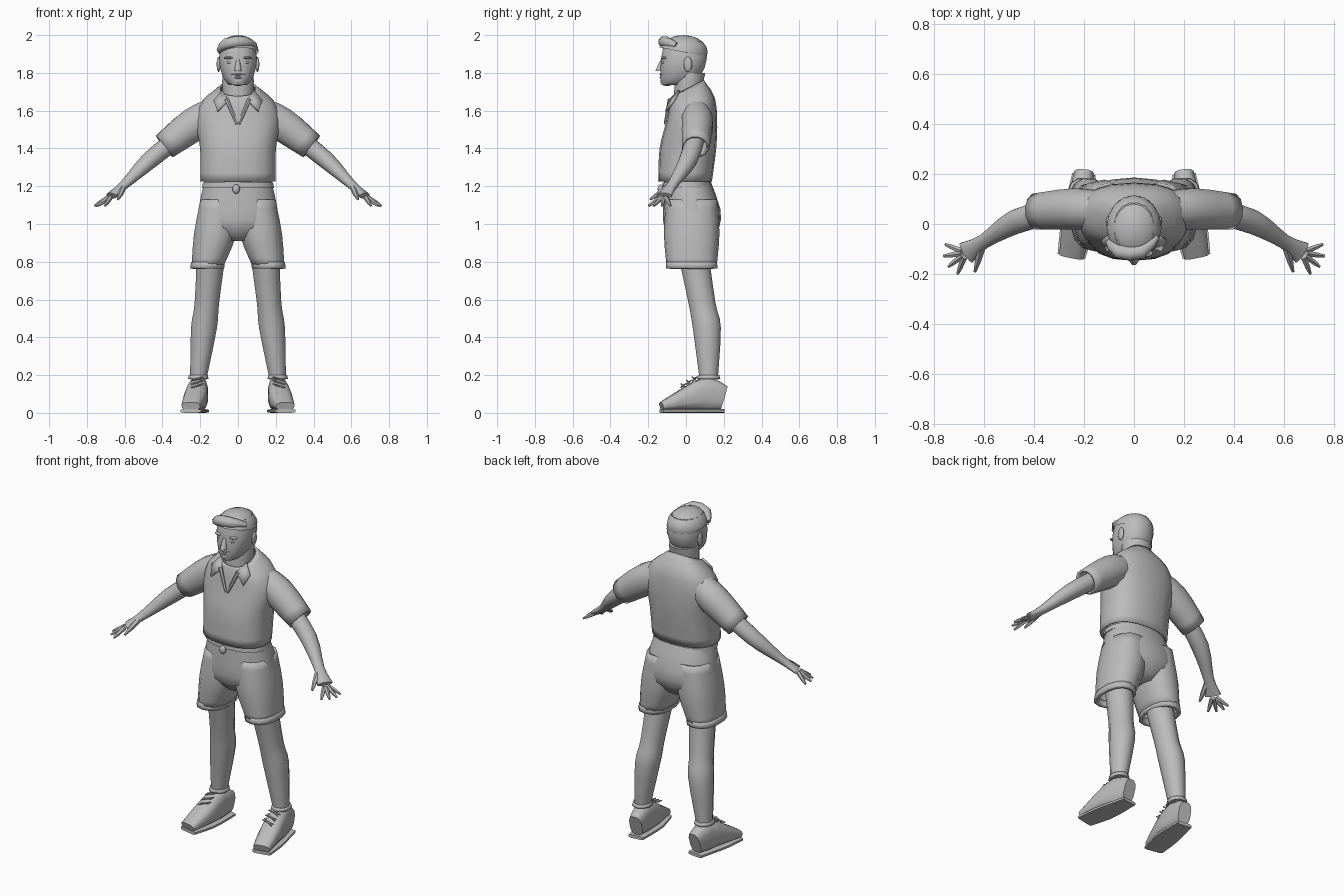
import bpy, bmesh, math
from mathutils import Vector

cube = bpy.data.objects.get("Cube")
if cube:
    bpy.data.objects.remove(cube, do_unlink=True)

grey = bpy.data.materials.new("plain grey")
grey.use_nodes = True
grey.diffuse_color = (0.5, 0.5, 0.5, 1)
grey.node_tree.nodes["Principled BSDF"].inputs["Base Color"].default_value = grey.diffuse_color


def finish(name, bm, side=1, thickness=0):
    """Turn a bmesh into a smooth-shaded object, mirrored across x when side is negative."""
    for vert in bm.verts:
        vert.co.x *= side
    bmesh.ops.recalc_face_normals(bm, faces=bm.faces)
    mesh = bpy.data.meshes.new(name)
    bm.to_mesh(mesh)
    bm.free()
    mesh.materials.append(grey)
    obj = bpy.data.objects.new(name, mesh)
    bpy.context.collection.objects.link(obj)
    bpy.ops.object.select_all(action='DESELECT')
    obj.select_set(True)
    bpy.context.view_layer.objects.active = obj
    bpy.ops.object.shade_smooth_by_angle(angle=math.radians(50))
    if thickness:
        shell = obj.modifiers.new("cloth thickness", 'SOLIDIFY')
        shell.thickness = thickness
        shell.offset = -1


def ring(point, width, depth=None):
    return Vector((*point, width, depth or width))


def spline(keys, steps):
    """Smooth curve through the key rings."""
    padded = [keys[0], *keys, keys[-1]]
    result = []
    for a, b, c, d in zip(padded, padded[1:], padded[2:], padded[3:]):
        for step in range(steps):
            t = step / steps
            bend = (a * 2 - b * 5 + c * 4 - d) * t + (b * 3 - a - c * 3 + d) * t * t
            result.append(b + (c - a + bend) * t / 2)
    return result + [keys[-1]]


def loft(name, keys, side=1, sides=12, power=1, steps=2, level=False, lean=0, thickness=0):
    """Skin rings that are level or square to their path; thickness makes an open shell."""
    bm = bmesh.new()
    rings = spline(keys, steps)
    centres = [Vector(r[:3]) for r in rings]
    last = len(rings) - 1
    loops = []
    for i, r in enumerate(rings):
        across, deep = Vector((1, 0, 0)), Vector((0, 1, lean * (i / last) ** 3))
        if not level:
            tangent = centres[min(i + 1, last)] - centres[max(i - 1, 0)]
            across = tangent.cross(Vector((0, 0, 1))).normalized()
            deep = across.cross(tangent).normalized()
        loop = []
        for k in range(sides):
            angle = math.tau * (k + 0.5) / sides
            c, s = (math.copysign(abs(f(angle)) ** power, f(angle)) for f in (math.cos, math.sin))
            loop.append(bm.verts.new(centres[i] + across * r[3] * c + deep * r[4] * s))
        loops.append(loop)
    for lower, upper in zip(loops, loops[1:]):
        for k in range(sides):
            n = (k + 1) % sides
            bm.faces.new((lower[k], lower[n], upper[n], upper[k]))
    if not thickness:
        bm.faces.new(loops[0])
        bm.faces.new(loops[-1])
    finish(name, bm, side, thickness)


def ball(name, centre, size, side=1, trim=None):
    """Ellipsoid, optionally cut off below a plane through its centre."""
    bm = bmesh.new()
    bmesh.ops.create_uvsphere(bm, u_segments=16, v_segments=10, radius=1)
    bmesh.ops.scale(bm, verts=bm.verts, vec=size)
    if trim:
        bmesh.ops.bisect_plane(bm, geom=bm.verts[:] + bm.edges[:] + bm.faces[:],
                               plane_co=(0, 0, 0), plane_no=trim, clear_inner=True)
    bmesh.ops.translate(bm, verts=bm.verts, vec=centre)
    finish(name, bm, side)


def plate(name, points, side, thickness):
    bm = bmesh.new()
    bm.faces.new([bm.verts.new(p) for p in points])
    finish(name, bm, side, thickness)


# Head and neck
loft("neck", [ring((0, 0, 1.58), .06, .08), ring((0, .01, 1.7), .085, .075),
              ring((0, .02, 1.8), .085)], level=True)
loft("head", [ring((0, -.06, 1.735), .045, .07), ring((0, -.03, 1.78), .083, .107),
              ring((0, -.01, 1.88), .103, .123), ring((0, -.015, 1.97), .08, .1)],
     sides=16, power=.9, level=True)
ball("chin", (0, -.1, 1.755), (.035, .036, .025))
ball("lips", (0, -.12, 1.775), (.03, .02, .008))
ball("moustache", (0, -.12, 1.792), (.04, .02, .008))
loft("nose", [ring((0, -.14, 1.81), .02, .025), ring((0, -.125, 1.87), .01)],
     sides=8, level=True)

# Swept hair
ball("hair", (0, -.015, 1.91), (.11, .13, .09), trim=(0, .2, 1))
loft("hair_quiff", [ring((-.1, -.07, 1.92), .015), ring((-.06, -.11, 1.955), .03),
                    ring((.03, -.11, 1.965), .03), ring((.09, -.05, 1.945), .015)], sides=8)

# Shirt, seat of the shorts, belt
loft("shirt_body", [ring((0, -.005, 1.225), .2, .142), ring((0, .01, 1.4), .203, .15),
                    ring((0, .03, 1.55), .225, .135), ring((0, .03, 1.65), .19, .12),
                    ring((0, .01, 1.72), .095, .085)],
     sides=18, power=.83, steps=3, level=True, lean=.5, thickness=.01)
loft("shorts_seat", [ring((0, .005, 1.24), .175, .12), ring((0, .03, 1.08), .212, .152),
                     ring((0, .03, .98), .2, .145), ring((0, .03, .91), .06, .09)],
     sides=18, power=.85, level=True)
loft("belt", [ring((0, .005, 1.19), .193, .131), ring((0, .005, 1.22), .188, .129)],
     sides=18, power=.85, level=True)
ball("belt_buckle", (-.01, -.135, 1.185), (.02, .015, .025))

# Joints of the left side
shoulder, cuff = Vector((.1, .05, 1.6)), Vector((.39, .05, 1.41))
elbow, wrist = Vector((.47, .01, 1.335)), Vector((.6, -.07, 1.21))
knuckles, thumb_tip = Vector((.67, -.115, 1.15)), Vector((.635, -.19, 1.13))
thigh, knee = Vector((.14, .035, .86)), Vector((.165, .085, .58))
calf, ankle = Vector((.18, .11, .45)), Vector((.21, .12, .18))
shoe = [ring((.2, .2, .08), .04, .065), ring((.21, .11, .1), .052, .09),
        ring((.225, 0, .075), .062, .06), ring((.25, -.13, .035), .05, .022)]

for label, side in (("left", 1), ("right", -1)):
    # Collar flap, open neckline edge and face details
    plate(label + "_collar_flap", [(.085, -.04, 1.71), (.05, -.09, 1.66),
                                   (.11, -.11, 1.6), (.13, -.07, 1.655)], side, .012)
    loft(label + "_neckline", [ring((.06, -.085, 1.66), .012), ring((.005, -.11, 1.53), .008)],
         side, sides=6)
    ball(label + "_ear", (.103, .01, 1.845), (.01, .022, .04), side)
    ball(label + "_eye", (.04, -.115, 1.855), (.018, .012, .008), side)
    ball(label + "_brow", (.045, -.115, 1.88), (.03, .017, .007), side)

    # Sleeve, arm and hand
    bulk = shoulder.lerp(cuff, .45) + Vector((0, .01, .015))
    loft(label + "_sleeve", [ring(shoulder, .075, .08), ring(bulk, .085, .092),
                             ring(cuff, .074)], side, steps=3, thickness=.015)
    loft(label + "_arm", [ring(shoulder.lerp(cuff, .75), .05), ring(elbow, .05, .046),
                          ring(wrist, .03, .025), ring(knuckles, .047, .018)], side, steps=3)
    for finger in range(4):
        angle = math.radians(30 * finger - 68)
        spoke = Vector((math.cos(angle), math.sin(angle), -.6)) * .09
        loft(f"{label}_finger_{finger + 1}",
             [ring(knuckles + spoke * .2, .014), ring(knuckles + spoke * .7, .011),
              ring(knuckles + spoke, .006)], side, sides=6, steps=1)
    loft(label + "_thumb", [ring(wrist.lerp(thumb_tip, .2), .017),
                            ring(wrist.lerp(thumb_tip, .65), .014),
                            ring(thumb_tip, .006)], side, sides=6, steps=1)

    # Shorts leg with a turned hem
    loft(label + "_shorts_leg", [ring((.1, .03, 1.13), .1, .135), ring((.12, .03, .95), .115, .147),
                                 ring((.163, .03, .77), .085, .132)],
         side, sides=14, power=.85, steps=3, level=True, thickness=.015)
    loft(label + "_hem", [ring((.16, .03, .8), .09, .134), ring((.163, .03, .765), .092, .137)],
         side, sides=14, power=.85, level=True, thickness=.02)

    # Leg and shoe
    loft(label + "_leg", [ring(thigh, .08, .085), ring(knee, .067, .074),
                          ring(calf, .071, .077), ring(ankle, .045, .05)],
         side, steps=3, level=True)
    loft(label + "_shoe", shoe, side, power=.7)
    loft(label + "_sole", [ring((r[0], r[1], .01), r[3] + .008, .01) for r in shoe],
         side, sides=8, power=.5)
    loft(label + "_shoe_cuff", [ring(ankle, .056, .064), ring(ankle + Vector((0, 0, .02)), .052, .058)],
         side, level=True, thickness=.01)
    for row in range(3):
        middle = Vector((.215, .045 - .03 * row, .18 - .018 * row))
        for slant in (-.012, .012):
            reach = Vector((.032, slant, -.01))
            loft(f"{label}_lace_{row + 1}", [ring(middle - reach, .004), ring(middle, .005),
                                             ring(middle + reach, .004)], side, sides=5, steps=1)
